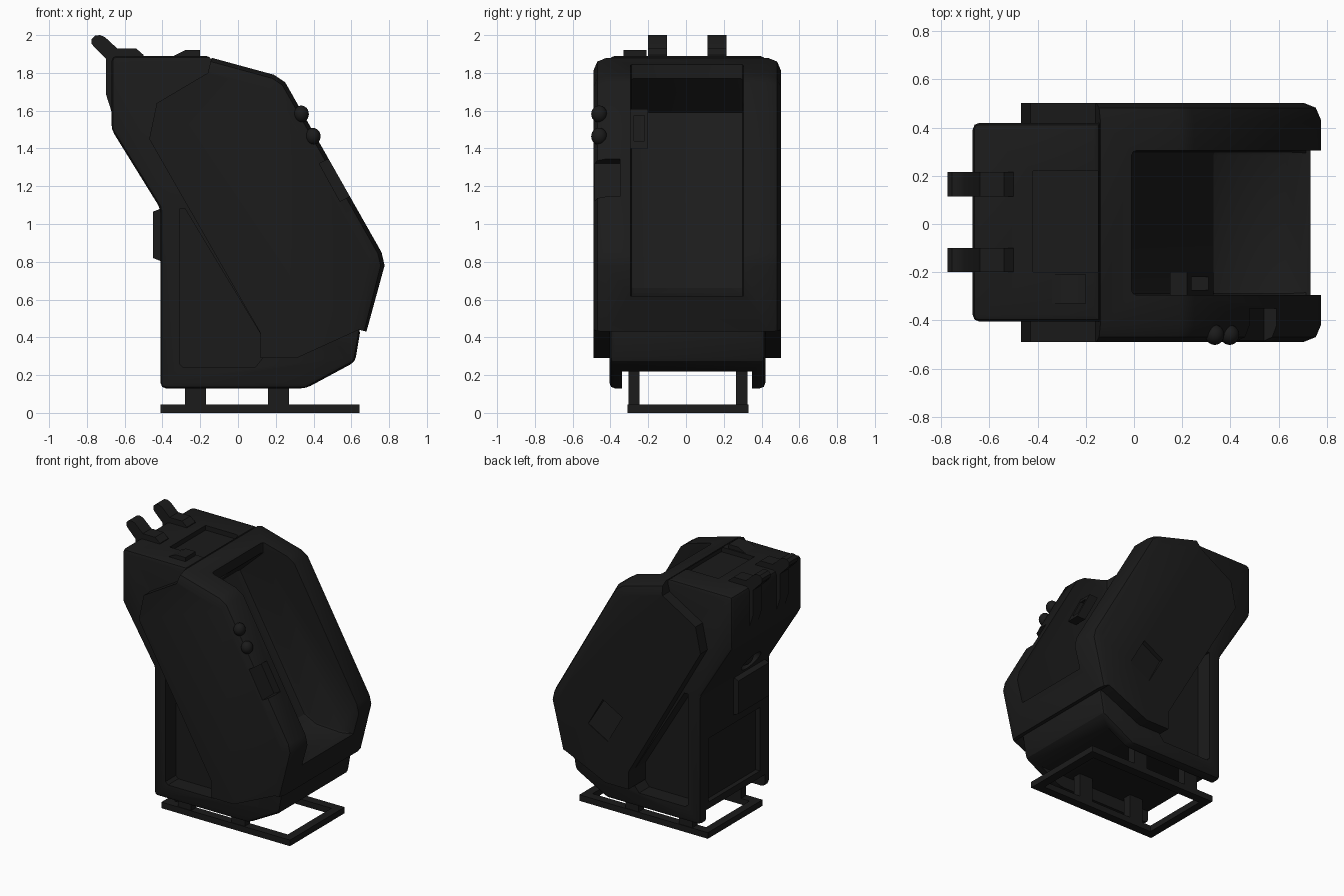
import bpy, bmesh
from mathutils import Vector

if "Cube" in bpy.data.objects:
    bpy.data.objects.remove(bpy.data.objects["Cube"])

dark = bpy.data.materials.new("dark_plastic")
dark.diffuse_color = (0.011, 0.011, 0.011, 1)
dark.use_nodes = True
dark.node_tree.nodes["Principled BSDF"].inputs["Base Color"].default_value = dark.diffuse_color


def finish(name, bm):
    bmesh.ops.recalc_face_normals(bm, faces=bm.faces)
    me = bpy.data.meshes.new(name)
    bm.to_mesh(me)
    bm.free()
    ob = bpy.data.objects.new(name, me)
    bpy.context.collection.objects.link(ob)
    me.materials.append(dark)
    return ob


def along_rim(e):
    return abs(e.verts[0].co.y - e.verts[1].co.y) < 1e-5


def prism(name, pts, y0, y1, bevel=0, pick=None, segments=2):
    """Extrude an x-z profile from y0 to y1, bevelling the picked edges."""
    bm = bmesh.new()
    face = bm.faces.new([bm.verts.new((x, y0, z)) for x, z in pts])
    out = bmesh.ops.extrude_face_region(bm, geom=[face], use_keep_orig=True)
    verts = [v for v in out["geom"] if isinstance(v, bmesh.types.BMVert)]
    bmesh.ops.translate(bm, verts=verts, vec=(0, y1 - y0, 0))
    bmesh.ops.recalc_face_normals(bm, faces=bm.faces)
    if bevel:
        edges = [e for e in bm.edges if pick is None or pick(e)]
        bmesh.ops.bevel(bm, geom=edges, offset=bevel, segments=segments,
                        profile=0.5, affect='EDGES', clamp_overlap=False)
    return finish(name, bm)


def box(name, x0, x1, y0, y1, z0, z1, bevel=0):
    return prism(name, [(x0, z0), (x1, z0), (x1, z1), (x0, z1)], y0, y1, bevel)


def ball(name, loc, scale):
    bm = bmesh.new()
    bmesh.ops.create_uvsphere(bm, u_segments=24, v_segments=12, radius=1)
    for v in bm.verts:
        v.co = Vector(loc) + Vector(a * b for a, b in zip(v.co, scale))
    return finish(name, bm)


def cut(ob, *cutters):
    bpy.context.view_layer.objects.active = ob
    for c in cutters:
        m = ob.modifiers.new("cut", 'BOOLEAN')
        m.operation, m.solver, m.object = 'DIFFERENCE', 'EXACT', c
        bpy.ops.object.modifier_apply(modifier=m.name)


def drop(*obs):
    for o in obs:
        bpy.data.objects.remove(o)


# Outer shell: bevelled along its front and top rim
shell = prism("outer_shell",
              [(-0.14, 1.88), (0.19, 1.79), (0.25, 1.75), (0.76, 0.85), (0.776, 0.78),
               (0.68, 0.43), (0.64, 0.44), (0.31, 0.29), (0.12, 0.29),
               (0.12, 0.42), (-0.47, 1.45), (-0.43, 1.64), (-0.16, 1.80)], -0.49, 0.503, 0.07,
              lambda e: along_rim(e)
              and all((v.co.x > 0.66 or v.co.z > 1.7) and v.co.x > -0.15 for v in e.verts))

# Core: rear head and lower stand in one profile
core = prism("rear_body",
             [(-0.67, 1.89), (-0.14, 1.89), (-0.12, 1.5), (0.4, 0.6), (0.65, 0.45), (0.62, 0.27),
              (0.36, 0.13), (-0.41, 0.13), (-0.41, 1.08), (-0.67, 1.5)], -0.405, 0.42, 0.028,
             lambda e: all(v.co.x < -0.3 or v.co.z < 0.5 or v.co.z > 1.85 for v in e.verts))

# Deep front bay through shell and core, its long edges rounded
bay = prism("bay_cutter",
            [(-0.01, 1.98), (-0.01, 1.77), (-0.2, 1.59), (0.33, 0.66), (0.43, 0.61), (0.63, 0.60),
             (0.715, 0.62), (0.9, 0.62), (0.9, 1.98)], -0.295, 0.305, 0.02,
            lambda e: along_rim(e) and all(v.co.x < 0.89 and v.co.z < 1.99 for v in e.verts))
cut(shell, bay)

# Side pockets, underside channel, back recesses and top hatch in the core
tri = [(-0.31, 1.08), (-0.28, 1.08), (0.13, 0.40), (0.13, 0.29), (0.09, 0.24), (-0.29, 0.24), (-0.31, 0.26)]
core_cutters = [bay,
                prism("pocket_cutter", tri, 0.30, 0.6),
                prism("pocket_cutter", tri, -0.6, -0.285),
                box("channel_cutter", -0.6, 0.9, -0.34, 0.35, 0.0, 0.22),
                box("back_cutter", -0.6, -0.375, -0.28, 0.32, 0.27, 0.74),
                ball("knob_cutter", (-0.46, -0.1, 1.17), (0.08, 0.1, 0.08)),
                box("hatch_cutter", -0.42, -0.15, -0.2, 0.22, 1.855, 2.0)]
cut(core, *core_cutters)

# Front slot and the shallow ramped dent on the +y flank
slot = prism("slot_cutter", [(0.43, 1.32), (0.54, 1.12), (0.64, 1.17), (0.53, 1.37)], -0.6, -0.35)
dent = prism("dent_cutter", [(0.33, 0.90), (0.17, 0.81), (0.29, 0.60), (0.45, 0.69)], 0.47, 0.6)
for v in dent.data.vertices:
    if v.co.z < 0.75 and v.co.y < 0.5:
        v.co.y = 0.498
cut(shell, slot, dent)
drop(slot, dent, *core_cutters)

# Hooks wrapping over the top rear edge
hook = [(-0.5, 1.88), (-0.5, 1.895), (-0.54, 1.93), (-0.64, 1.93), (-0.705, 1.99), (-0.73, 2.0), (-0.755, 1.998),
        (-0.775, 1.98), (-0.775, 1.955), (-0.76, 1.935), (-0.70, 1.875), (-0.70, 1.69), (-0.665, 1.58),
        (-0.65, 1.58), (-0.65, 1.88)]
for i, y in enumerate((-0.2, 0.115)):
    prism(f"hook_{i + 1}", hook, y, y + 0.1)

# Top latch, back box and sunken knob
prism("top_latch", [(-0.36, 1.88), (-0.28, 1.92), (-0.2, 1.92), (-0.2, 1.88)], -0.33, -0.21)
prism("back_box", [(-0.40, 0.80), (-0.45, 0.82), (-0.45, 1.065), (-0.40, 1.085)], -0.33, 0.03)
ball("back_knob", (-0.42, -0.1, 1.18), (0.04, 0.07, 0.05))

# Front buttons
for i, (x, z) in enumerate(((0.335, 1.582), (0.397, 1.464))):
    ball(f"button_{i + 1}", (x, -0.46, z), (0.04, 0.042, 0.045))

# Bracket loop on the bay wall
bracket = prism("bay_bracket", [(0.15, 1.61), (0.22, 1.61), (0.33, 1.40), (0.26, 1.40)], -0.3, -0.2)
hole = box("hole_cutter", 0.0, 0.5, -0.275, -0.22, 1.44, 1.575)
cut(bracket, hole)

# Base frame and posts
base = prism("base_frame", [(-0.41, 0), (0.643, 0), (0.643, 0.045), (-0.41, 0.045)], -0.31, 0.33)
opening = box("opening_cutter", -0.35, 0.58, -0.245, 0.265, -0.1, 0.2)
cut(base, opening)
drop(hole, opening)
for i, x in enumerate((-0.28, 0.16)):
    for side, y in (("left", -0.305), ("right", 0.265)):
        box(f"post_{side}_{i + 1}", x, x + 0.11, y, y + 0.06, 0.03, 0.24)

# Smooth shading with sharp edges kept
bpy.ops.object.select_all(action='SELECT')
bpy.ops.object.shade_smooth_by_angle(angle=0.5)
